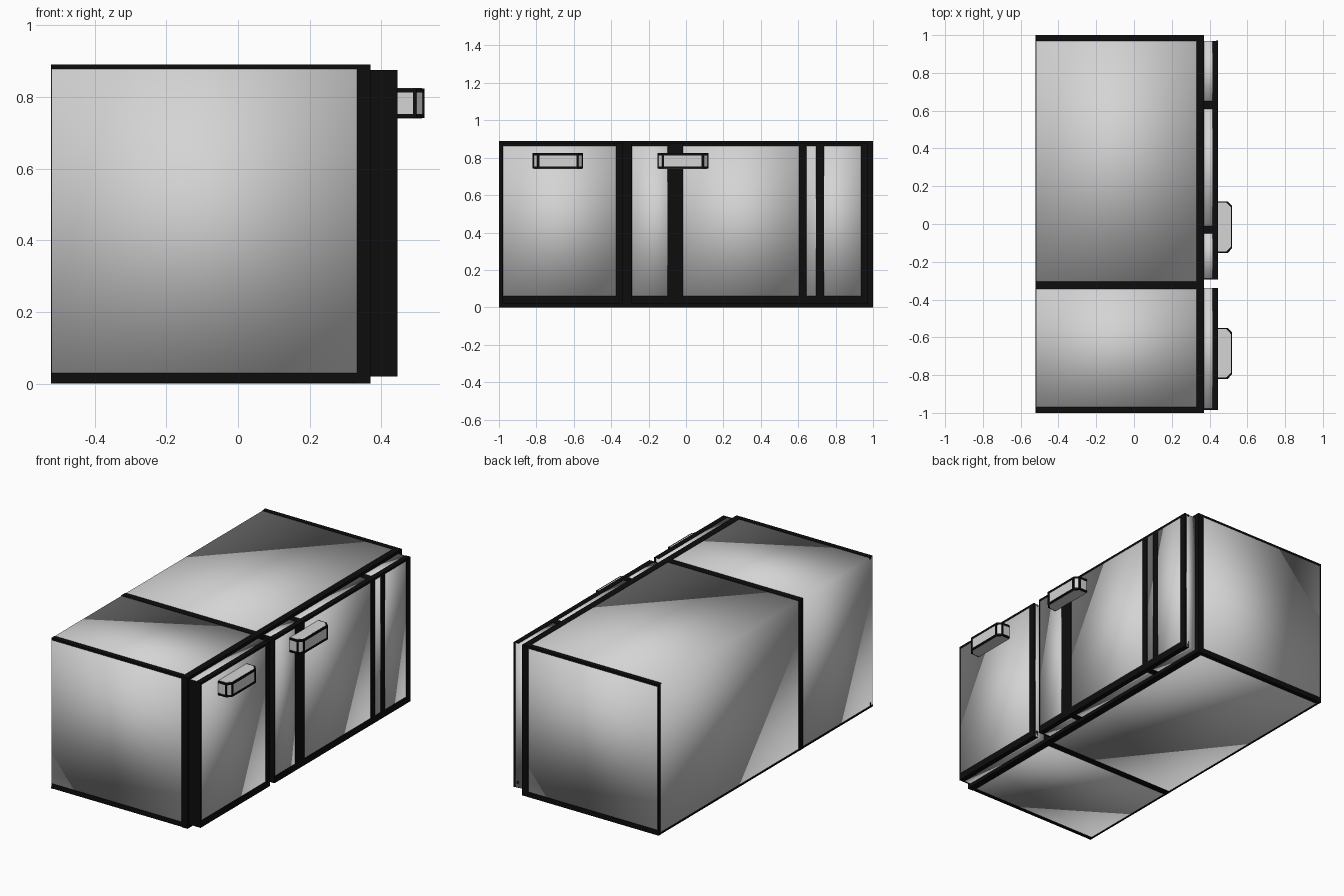
import bpy, bmesh

if "Cube" in bpy.data.objects:
    bpy.data.objects.remove(bpy.data.objects["Cube"])


def material(name, rgb):
    m = bpy.data.materials.new(name)
    m.diffuse_color = (*rgb, 1)
    m.use_nodes = True
    m.node_tree.nodes["Principled BSDF"].inputs["Base Color"].default_value = m.diffuse_color
    return m


STEEL = material("brushed_steel", (0.66, 0.66, 0.66))
BLACK = material("black_trim", (0.004, 0.004, 0.004))


def prism(name, pts, z0, z1, mat, smooth=False):
    """Extrude an xy outline from z0 to z1."""
    bm = bmesh.new()
    f = bm.faces.new([bm.verts.new((x, y, z0)) for x, y in pts])
    ext = bmesh.ops.extrude_face_region(bm, geom=[f])["geom"]
    for v in ext:
        if isinstance(v, bmesh.types.BMVert):
            v.co.z = z1
    bmesh.ops.recalc_face_normals(bm, faces=bm.faces)
    for face in bm.faces:
        face.smooth = smooth
    me = bpy.data.meshes.new(name)
    bm.to_mesh(me)
    bm.free()
    me.materials.append(mat)
    ob = bpy.data.objects.new(name, me)
    bpy.context.collection.objects.link(ob)
    return ob


def box(name, x0, x1, y0, y1, z0, z1, mat, smooth=False):
    return prism(name, [(x0, y0), (x1, y0), (x1, y1), (x0, y1)], z0, z1, mat, smooth)


E = 0.002  # how far trim stands proud of the steel

# cabinet: two smooth-shaded steel blocks
box("freezer_cabinet", -0.52, 0.36, -0.998, -0.325, E, 0.888, STEEL, True)
box("fridge_cabinet", -0.52, 0.36, -0.325, 0.998, E, 0.888, STEEL, True)

# cabinet trim: front frame, divider and edge strips
box("front_frame", 0.332, 0.37, -1, 1, 0, 0.89, BLACK)
box("divider_trim", -0.52 - E, 0.36, -0.345, -0.305, 0, 0.89, BLACK)
for side, s in (("freezer", -1), ("fridge", 1)):
    y0, y1 = sorted((s * 0.97, s * 1.0))
    box(side + "_top_trim", -0.52, 0.36, y0, y1, 0.878, 0.89, BLACK)
    y0, y1 = sorted((s * 0.975, s * 1.0))
    box(side + "_bottom_trim", -0.52, 0.36, y0, y1, 0.0 if s > 0 else E, 0.03, BLACK)
box("rear_corner_trim", -0.52 - E, -0.515, 0.985, 1, 0, 0.89, BLACK)
box("rear_bottom_trim", -0.52 - E, -0.51, -1, 1, 0.001, 0.012, BLACK)

# door panels
panels = [("freezer_door", -0.98, -0.34), ("fridge_door_left", -0.29, -0.03),
          ("fridge_door_middle", -0.03, 0.63), ("fridge_door_right", 0.63, 0.97)]
for name, y0, y1 in panels:
    box(name, 0.36, 0.443, y0, y1, 0.022, 0.873, STEEL, True)

# door frames: bottom and top strips, right strip and black left side
for name, y0, y1 in (("freezer_door", -0.98, -0.34), ("fridge_door", -0.29, 0.97)):
    box(name + "_bottom_strip", 0.415, 0.445, y0, y1, 0.02, 0.06, BLACK)
    box(name + "_top_strip", 0.415, 0.445, y0, y1, 0.863, 0.875, BLACK)
    box(name + "_right_strip", 0.435, 0.445, y1 - 0.035, y1 + E, 0.02, 0.875, BLACK)
    box(name + "_left_side", 0.36, 0.445, y0 - 0.005, y0 + E, 0.02, 0.875, BLACK)

# vertical stripes on the fridge door, and seams wrapping over its top and bottom
for i, (y0, y1) in enumerate([(-0.10, -0.015), (0.605, 0.645), (0.695, 0.738)]):
    box(f"door_stripe_{i}", 0.435, 0.445, y0, y1, 0.02, 0.875, BLACK)
for i, y in enumerate([-0.03, 0.63]):
    box(f"door_seam_{i}", 0.36, 0.44, y - 0.02, y + 0.02, 0.02, 0.875, BLACK)


# handles: chamfered blocks with black edge rims
def outline(y0, y1, d):
    return [(0.44, y0 + d), (0.496 - d, y0 + d), (0.52 - d, y0 + 0.025 + d),
            (0.52 - d, y1 - 0.025 - d), (0.496 - d, y1 - d), (0.44, y1 - d)]


for name, y0, y1 in (("freezer", -0.82, -0.55), ("fridge", -0.153, 0.12)):
    n = name + "_handle"
    prism(n, outline(y0, y1, E), 0.742, 0.823, STEEL)
    prism(n + "_lower_rim", outline(y0, y1, 0), 0.741, 0.753, BLACK)
    prism(n + "_upper_rim", outline(y0, y1, 0), 0.812, 0.824, BLACK)
    prism(n + "_caps", outline(y0, y1, 0.007), 0.74, 0.825, STEEL)
    for k, (c, s) in enumerate(((y0, 1), (y1, -1))):
        a, b = sorted((c + s * 0.024, c + s * 0.036))
        box(f"{n}_outer_edge_{k}", 0.51, 0.52, a, b, 0.741, 0.824, BLACK)
        a, b = sorted((c, c + s * 0.008))
        box(f"{n}_side_edge_{k}", 0.488, 0.498, a, b, 0.741, 0.824, BLACK)
